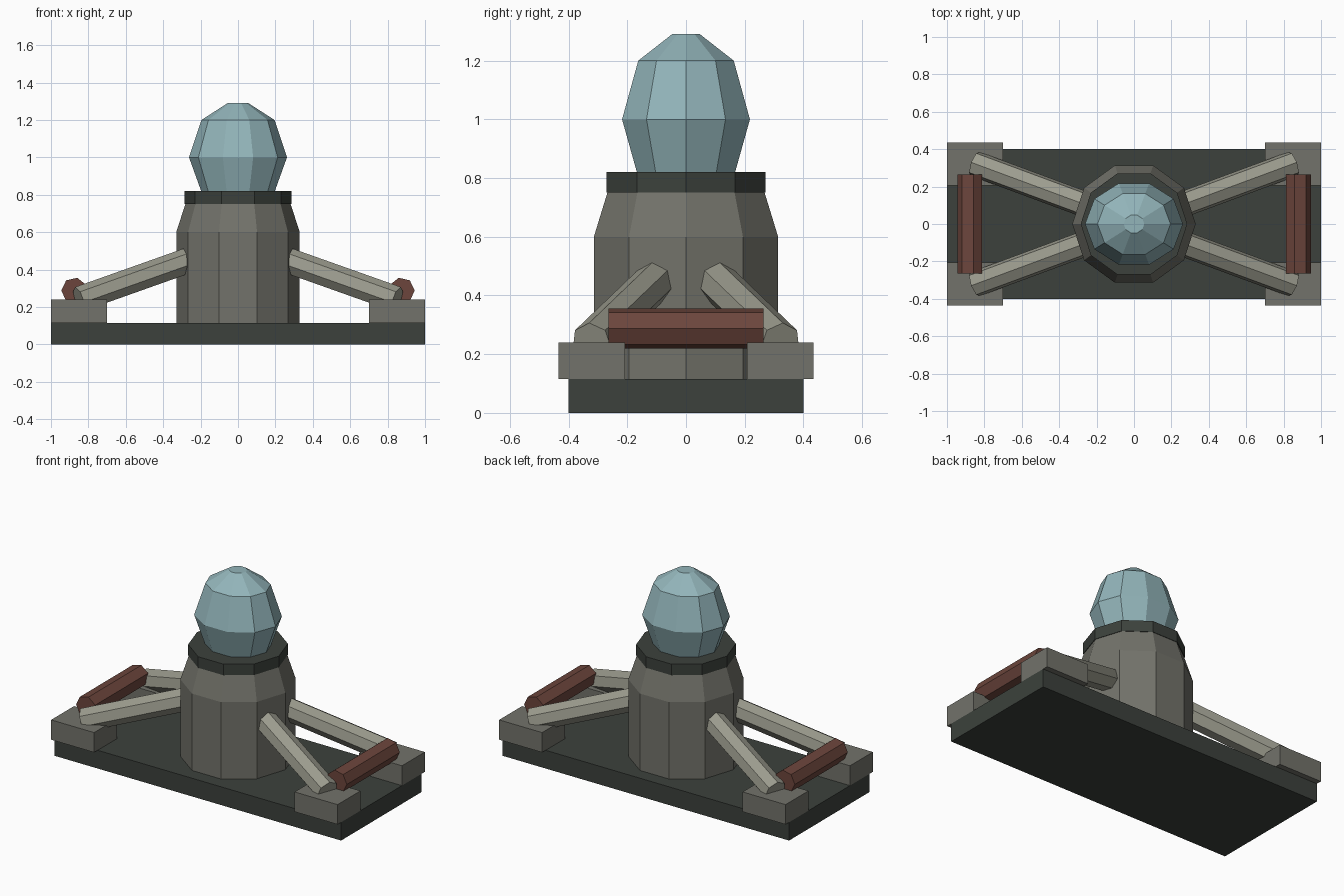
import bpy, bmesh, math
from mathutils import Matrix, Vector

if "Cube" in bpy.data.objects:
    bpy.data.objects.remove(bpy.data.objects["Cube"])


def material(name, rgb):
    m = bpy.data.materials.new(name)
    m.diffuse_color = (*rgb, 1)
    m.use_nodes = True
    m.node_tree.nodes["Principled BSDF"].inputs["Base Color"].default_value = m.diffuse_color
    return m


DARK = material("dark_stone", (0.045, 0.053, 0.045))
STONE = material("stone", (0.17, 0.17, 0.145))
PALE = material("pale_stone", (0.33, 0.33, 0.27))
RUST = material("rust", (0.15, 0.06, 0.045))
GLASS = material("glass", (0.29, 0.46, 0.49))


def finish(name, bm, mat, mirror=None):
    bmesh.ops.recalc_face_normals(bm, faces=bm.faces)
    mesh = bpy.data.meshes.new(name)
    bm.to_mesh(mesh)
    bm.free()
    mesh.materials.append(mat)
    ob = bpy.data.objects.new(name, mesh)
    bpy.context.collection.objects.link(ob)
    if mirror:
        mod = ob.modifiers.new("mirror", 'MIRROR')
        mod.use_axis = mirror
        mod.use_mirror_merge = False
    return ob


def box(name, lo, hi, mat, mirror=None):
    lo, hi = Vector(lo), Vector(hi)
    bm = bmesh.new()
    bmesh.ops.create_cube(bm, size=1, matrix=Matrix.Translation((lo + hi) / 2)
                          @ Matrix.Diagonal((*(hi - lo), 1)))
    return finish(name, bm, mat, mirror)


def rod(name, a, b, r, mat, mirror, sides=7):
    a, b = Vector(a), Vector(b)
    rot = (b - a).to_track_quat('Z', 'Y').to_matrix().to_4x4()
    bm = bmesh.new()
    bmesh.ops.create_cone(bm, cap_ends=True, segments=sides, radius1=r, radius2=r,
                          depth=(b - a).length,
                          matrix=Matrix.Translation((a + b) / 2) @ rot)
    return finish(name, bm, mat, mirror)


def lathe(name, profile, mat, sides=10):
    """Stack of rings given as (x radius, y radius, z), capped at both ends."""
    bm = bmesh.new()
    rings = []
    for rx, ry, z in profile:
        angles = [math.tau * i / sides for i in range(sides)]
        rings.append([bm.verts.new((rx * math.cos(t), ry * math.sin(t), z)) for t in angles])
    for lower, upper in zip(rings, rings[1:]):
        for i in range(sides):
            j = (i + 1) % sides
            bm.faces.new((lower[i], lower[j], upper[j], upper[i]))
    bm.faces.new(rings[0][::-1])
    bm.faces.new(rings[-1])
    return finish(name, bm, mat)


# Base slab and corner blocks
box("base_slab", (-1, -0.4, 0), (1, 0.4, 0.115), DARK)
box("corner_blocks", (0.7, 0.207, 0.115), (1, 0.435, 0.24), STONE, (True, True, False))

# Central tower, collar and dome
lathe("tower", [(0.33, 0.33, 0.11), (0.33, 0.33, 0.6), (0.28, 0.28, 0.755)], STONE)
lathe("collar", [(0.285, 0.285, 0.75), (0.285, 0.285, 0.82)], DARK)
lathe("dome", [(0.19, 0.17, 0.8), (0.262, 0.229, 1.0),
               (0.195, 0.171, 1.2), (0.055, 0.05, 1.29)], GLASS)

# Sloping struts from the tower down to the corner blocks
rod("struts", (0.25, 0.1, 0.453), (0.85, 0.322, 0.24), 0.07, PALE, (True, True, False))

# Cross bars lying across each end, one edge pointing outward
bar = bmesh.new()
points = [math.tau * i / 7 for i in range(7)]
ends = [[bar.verts.new((0.875 + 0.07 * math.cos(t), y, 0.2875 + 0.07 * math.sin(t)))
         for t in points] for y in (-0.264, 0.264)]
for i in range(7):
    j = (i + 1) % 7
    bar.faces.new((ends[0][i], ends[0][j], ends[1][j], ends[1][i]))
for ring in ends:
    bar.faces.new(ring)
finish("cross_bars", bar, RUST, (True, False, False))
